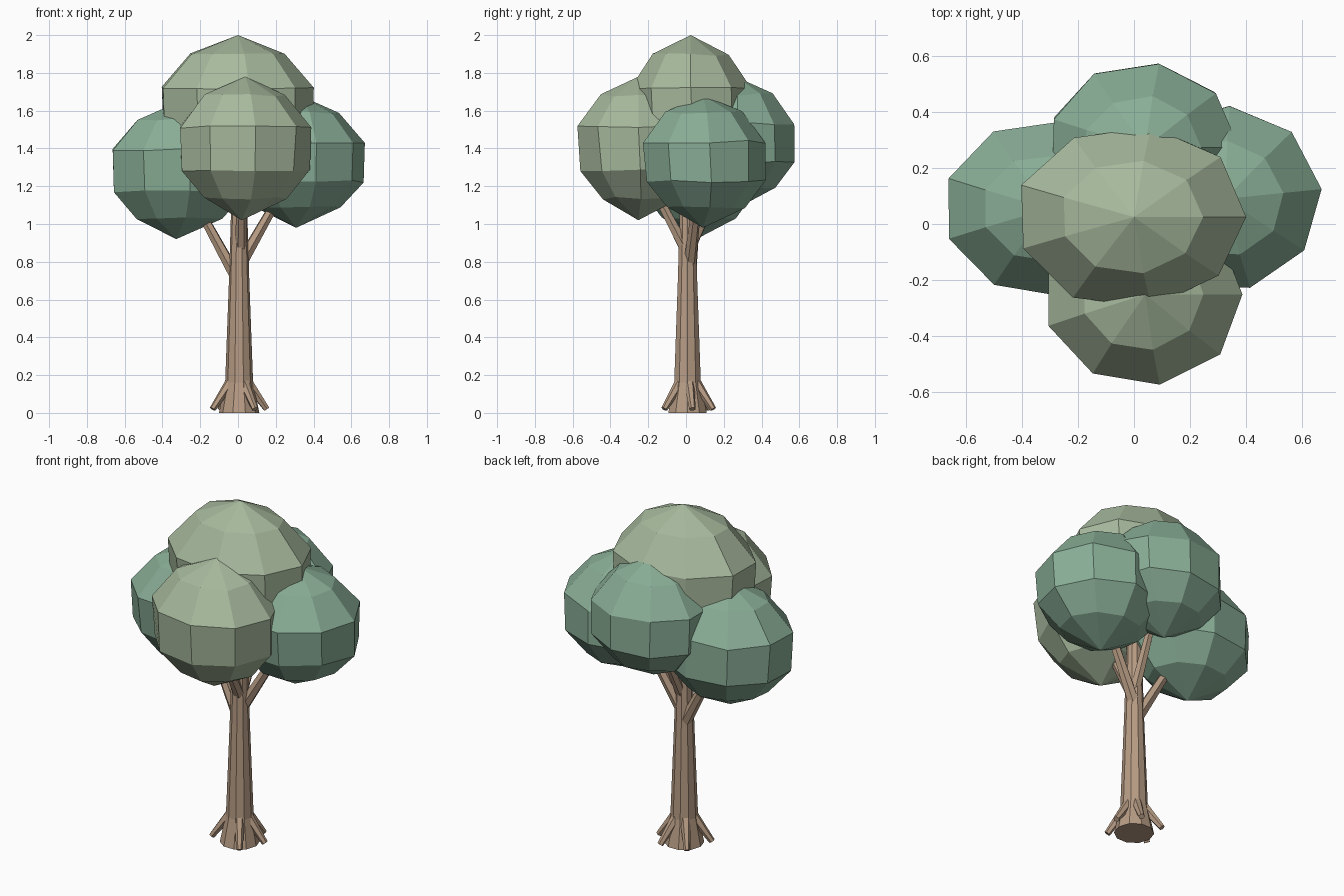
import bpy, bmesh, math, random
from mathutils import Vector

if "Cube" in bpy.data.objects:
    bpy.data.objects.remove(bpy.data.objects["Cube"])

random.seed(4)


def material(name, rgb):
    m = bpy.data.materials.new(name)
    m.diffuse_color = (*rgb, 1)
    m.use_nodes = True
    m.node_tree.nodes["Principled BSDF"].inputs["Base Color"].default_value = m.diffuse_color
    return m


BARK = material("bark", (0.47, 0.33, 0.23))
SAGE = material("sage_leaves", (0.39, 0.49, 0.34))
TEAL = material("teal_leaves", (0.25, 0.42, 0.305))


def finish(bm, name, mat):
    bmesh.ops.recalc_face_normals(bm, faces=bm.faces)
    me = bpy.data.meshes.new(name)
    bm.to_mesh(me)
    bm.free()
    me.materials.append(mat)
    ob = bpy.data.objects.new(name, me)
    bpy.context.collection.objects.link(ob)
    return ob


def bridge(bm, rings):
    """Join successive vertex rings with quads."""
    n = len(rings[0])
    for a, b in zip(rings, rings[1:]):
        for i in range(n):
            j = (i + 1) % n
            bm.faces.new((a[i], a[j], b[j], b[i]))


def limb(name, p0, p1, r0, r1, sides=6):
    """Tapered faceted stick between two points."""
    p0, p1 = Vector(p0), Vector(p1)
    q = (p1 - p0).to_track_quat('Z', 'Y')
    bm = bmesh.new()
    rings = []
    for p, r in ((p0, r0), (p1, r1)):
        rings.append([bm.verts.new(p + q @ Vector((r * math.cos(a), r * math.sin(a), 0)))
                      for a in (math.tau * i / sides for i in range(sides))])
    bridge(bm, rings)
    bm.faces.new(rings[0])
    bm.faces.new(rings[1])
    return finish(bm, name, BARK)


# Ring height, ring radius and y shift of a leaf clump, as fractions of its radii
BANDS = ((0.74, 0.59, 0), (0.30, 0.955, 0), (-0.30, 0.93, 0.03), (-0.69, 0.60, 0.04))


def leaf_clump(name, centre, radii, mat, turn=0, segs=9, jitter=0.008):
    """Low-poly, slightly pointed and irregular ellipsoid."""
    c, (rx, ry, rz) = Vector(centre), radii
    bm = bmesh.new()
    rings = []
    for h, w, dy in BANDS:
        ring = []
        for i in range(segs):
            a = math.tau * i / segs + math.radians(turn)
            s = w * (1 + random.uniform(-jitter, jitter) * 2)
            z = rz * h + random.uniform(-jitter, jitter)
            ring.append(bm.verts.new(c + Vector((rx * s * math.cos(a),
                                                 ry * (s * math.sin(a) + dy), z))))
        rings.append(ring)
    bridge(bm, rings)
    for ring, z in ((rings[0], rz), (rings[-1], -rz)):
        pole = bm.verts.new(c + Vector((0.01 if z > 0 else -0.01, 0, z)))
        for i in range(segs):
            bm.faces.new((pole, ring[i], ring[(i + 1) % segs]))
    return finish(bm, name, mat)


# Trunk: flared base, tapering upwards into the leaves
bm = bmesh.new()
rings = []
for z, r in ((0, 0.107), (0.16, 0.074), (0.7, 0.054), (1.3, 0.036)):
    rings.append([bm.verts.new((0.006 + r * math.cos(math.tau * i / 10),
                                0.008 + r * math.sin(math.tau * i / 10), z))
                  for i in range(10)])
bridge(bm, rings)
bm.faces.new(rings[0])
bm.faces.new(rings[-1])
finish(bm, "trunk", BARK)

# Roots splayed around the base
base = Vector((0.004, 0.008, 0))
for k, deg in enumerate((-55, 10, 65, 130, 203)):
    d = Vector((math.cos(math.radians(deg)), math.sin(math.radians(deg)), 0))
    limb(f"root_{k + 1}", base + d * 0.05 + Vector((0, 0, 0.16)),
         base + d * 0.15 + Vector((0, 0, 0.02)), 0.028, 0.017)

# Branches reaching into each clump
limb("branch_left", (-0.01, 0.02, 0.72), (-0.25, 0.06, 1.16), 0.034, 0.022)
limb("branch_right", (0.015, 0.02, 0.79), (0.26, 0.07, 1.22), 0.034, 0.022)
limb("branch_front", (0.015, -0.01, 0.88), (0.02, -0.20, 1.24), 0.032, 0.021)
limb("branch_back", (0.01, 0.01, 0.85), (0.03, 0.20, 1.25), 0.032, 0.021)

# Leaf clumps
leaf_clump("leaves_left", (-0.317, 0.055, 1.285), (0.385, 0.33, 0.365), TEAL)
leaf_clump("leaves_right", (0.318, 0.09, 1.33), (0.373, 0.35, 0.35), TEAL, turn=6)
leaf_clump("leaves_back", (0.03, 0.273, 1.43), (0.358, 0.315, 0.345), TEAL)
leaf_clump("leaves_front", (0.03, -0.252, 1.40), (0.375, 0.345, 0.38), SAGE)
leaf_clump("leaves_top", (-0.01, 0.025, 1.60), (0.432, 0.345, 0.40), SAGE)
